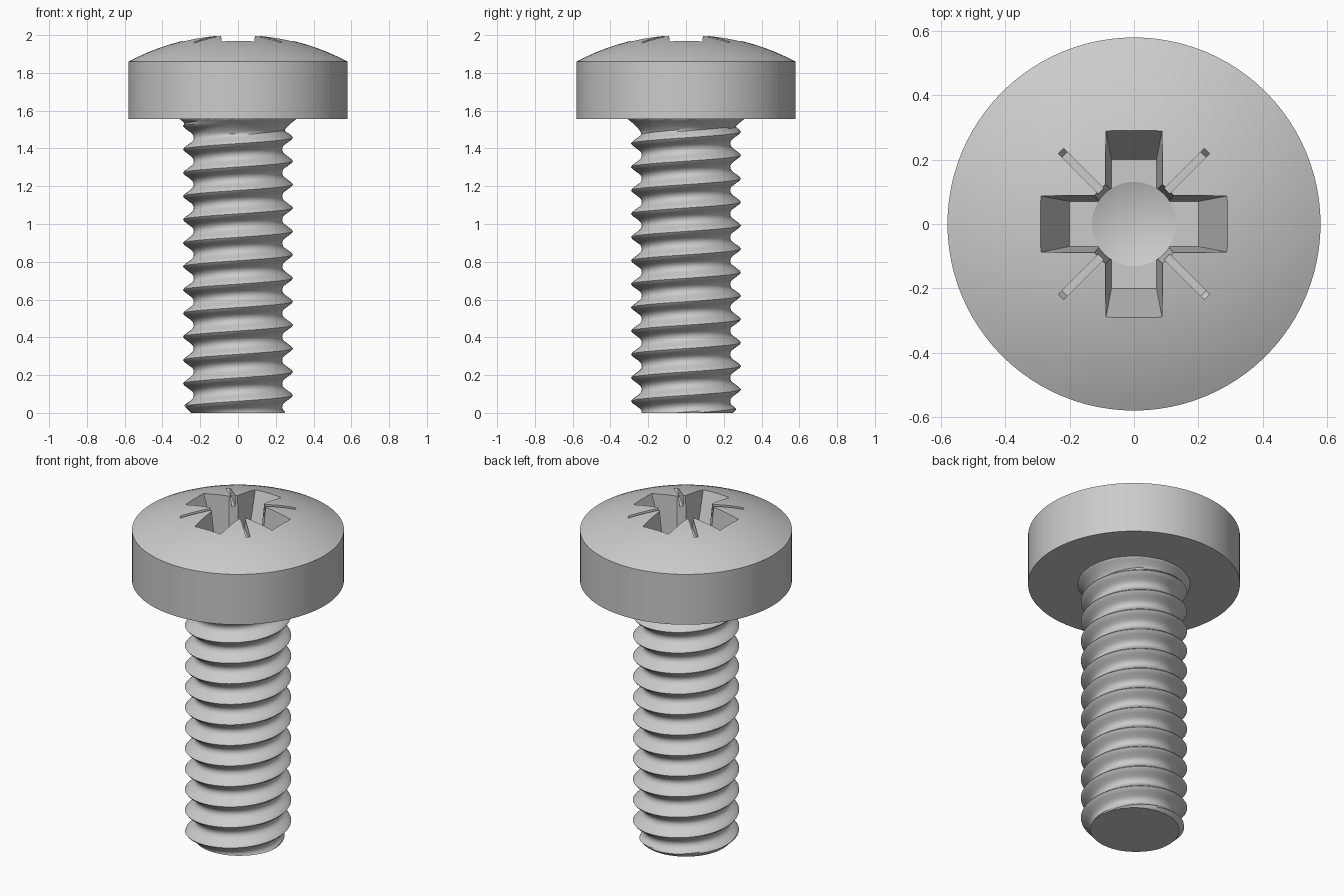
import bpy, bmesh, math
from mathutils import Matrix

if "Cube" in bpy.data.objects:
    bpy.data.objects.remove(bpy.data.objects["Cube"])

TAU = 2 * math.pi


def make_object(name, bm):
    bmesh.ops.recalc_face_normals(bm, faces=bm.faces[:])
    mesh = bpy.data.meshes.new(name)
    bm.to_mesh(mesh)
    bm.free()
    ob = bpy.data.objects.new(name, mesh)
    bpy.context.collection.objects.link(ob)
    return ob


def lathe(name, profile, n):
    """Revolve (radius, z) points about z; both ends lie on the axis."""
    bm = bmesh.new()
    rings = []
    for r, z in profile:
        if r == 0:
            rings.append([bm.verts.new((0, 0, z))] * n)
        else:
            rings.append([bm.verts.new((r * math.cos(TAU * i / n), r * math.sin(TAU * i / n), z))
                          for i in range(n)])
    for a, b in zip(rings, rings[1:]):
        for i in range(n):
            j = (i + 1) % n
            bm.faces.new(list(dict.fromkeys((a[i], a[j], b[j], b[i]))))
    return make_object(name, bm)


def tapered_bar(name, top, bottom, z_top, z_bottom, angle):
    """Box with different half sizes at the top and bottom, turned about z."""
    bm = bmesh.new()
    bmesh.ops.create_cube(bm, size=2)
    for v in bm.verts:
        hx, hy = top if v.co.z > 0 else bottom
        v.co = (v.co.x * hx, v.co.y * hy, z_top if v.co.z > 0 else z_bottom)
    bm.transform(Matrix.Rotation(angle, 4, 'Z'))
    return make_object(name, bm)


def smooth(ob, degrees):
    bpy.ops.object.select_all(action='DESELECT')
    ob.select_set(True)
    bpy.context.view_layer.objects.active = ob
    bpy.ops.object.shade_smooth_by_angle(angle=math.radians(degrees))


# Pan head with a shallow spherical dome
HEAD_R, RIM_Z, TOP_Z, UNDER_Z = 0.58, 1.86, 2.004, 1.556
h = TOP_Z - RIM_Z
R = (HEAD_R ** 2 + h ** 2) / (2 * h)
dome = []
for k in range(17):
    r = HEAD_R * (1 - k / 16)
    dome.append((r, TOP_Z - R + math.sqrt(R * R - r * r)))
head = lathe("screw_head", [(0, UNDER_Z), (HEAD_R, UNDER_Z)] + dome, 96)

# Cross recess: tapered arms, corner notches, thin marks and a conical centre
FLOOR = 1.72
cutters = []
for a in (0, math.pi / 2):
    cutters.append(tapered_bar("arm_cutter", (0.32, 0.093), (0.20, 0.07), 2.05, FLOOR, a))
    d = a + math.pi / 4
    cutters.append(tapered_bar("notch_cutter", (0.155, 0.025), (0.125, 0.025), 2.05, FLOOR + 0.001, d))
    cutters.append(tapered_bar("mark_cutter", (0.375, 0.013), (0.305, 0.011), 2.05, 1.935, d))
cutters.append(lathe("centre_cutter", [(0, FLOOR - 0.05), (0.131, FLOOR - 0.0005),
                                       (0.131, FLOOR + 0.1), (0, FLOOR + 0.1)], 48))
bpy.context.view_layer.objects.active = head
for c in cutters:
    c.hide_render = True
    m = head.modifiers.new("recess", 'BOOLEAN')
    m.operation, m.solver, m.object = 'DIFFERENCE', 'EXACT', c
    bpy.ops.object.modifier_apply(modifier=m.name)
for c in cutters:
    bpy.data.objects.remove(c)
smooth(head, 25)

# Threaded shank: helical surface clamped between the tip and the head
PITCH, CREST_Z, TURNS, ROWS, SEG, END_Z = 0.124, 0.093, 14, 14, 72, 1.56
THREAD = [(0, 0.291), (0.045, 0.289), (0.30, 0.246), (0.38, 0.237), (0.5, 0.234)]


def radius(z, t):
    p = ((z - CREST_Z) / PITCH - t) % 1
    p = min(p, 1 - p)
    for (p0, r0), (p1, r1) in zip(THREAD, THREAD[1:]):
        if p <= p1 + 1e-9:
            r = r0 + (r1 - r0) * (p - p0) / (p1 - p0)
            break
    r = min(r, 0.247 + z)                       # tip chamfer
    f = max(0, (z - 1.47) / (UNDER_Z - 1.47))   # fillet under the head
    return max(r, 0.235 + 0.075 * min(f, 1) ** 1.6) if f else r


bm = bmesh.new()
grid = []
for m in range(TURNS * ROWS + 1):
    row = []
    for i in range(SEG + 1):
        t = i / SEG
        z = CREST_Z - 2 * PITCH + PITCH * (m / ROWS + t)
        z = min(max(z, 0), END_Z)
        r = radius(z, t)
        row.append(bm.verts.new((r * math.cos(TAU * t), r * math.sin(TAU * t), z)))
    grid.append(row)
for a, b in zip(grid, grid[1:]):
    for i in range(SEG):
        bm.faces.new((a[i], a[i + 1], b[i + 1], b[i]))
bmesh.ops.remove_doubles(bm, verts=bm.verts[:], dist=1e-4)
bmesh.ops.holes_fill(bm, edges=[e for e in bm.edges if e.is_boundary], sides=0)
smooth(make_object("threaded_shank", bm), 40)
